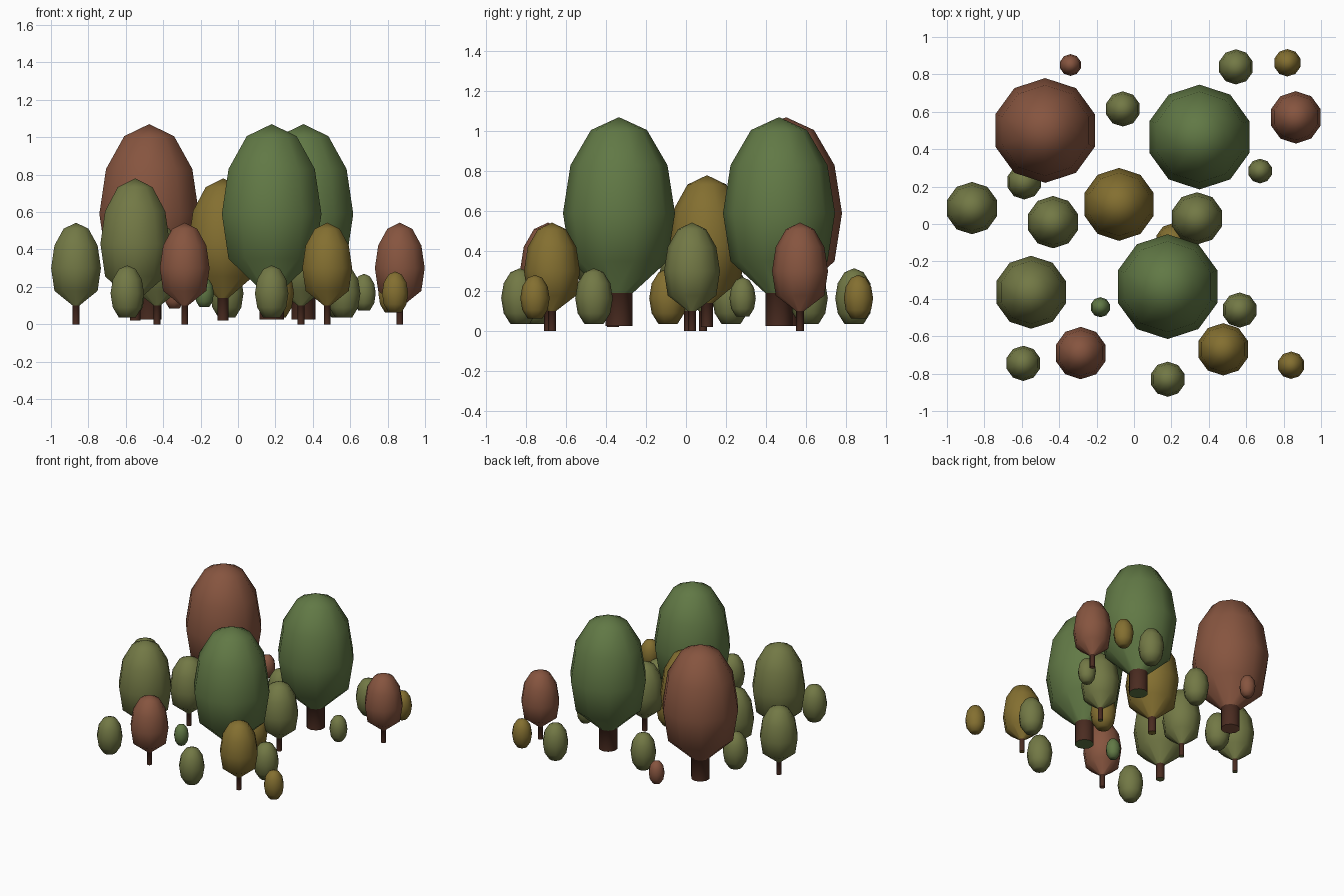
import bpy, bmesh
from math import sin, cos, pi, radians

if "Cube" in bpy.data.objects:
    bpy.data.objects.remove(bpy.data.objects["Cube"])

SIDES = 10


def material(name, color):
    m = bpy.data.materials.new(name)
    m.diffuse_color = (*color, 1)
    m.use_nodes = True
    m.node_tree.nodes["Principled BSDF"].inputs["Base Color"].default_value = m.diffuse_color
    return m


olive = material("olive_leaves", (0.17, 0.19, 0.06))
green = material("green_leaves", (0.12, 0.19, 0.06))
gold = material("gold_leaves", (0.23, 0.16, 0.03))
rust = material("rust_leaves", (0.24, 0.09, 0.05))
bark = material("bark", (0.07, 0.025, 0.015))


def lathe(name, profile, top, x, y, leaf, trunk_rows):
    """Ten-sided turned shape: rings of (radius, z) from the base up, closed by a tip."""
    bm = bmesh.new()
    rings = [[bm.verts.new((r * cos(pi / 2 + 2 * pi * i / SIDES),
                            r * sin(pi / 2 + 2 * pi * i / SIDES), z))
              for i in range(SIDES)] for r, z in profile]
    bm.faces.new(rings[0][::-1])
    for k, (a, b) in enumerate(zip(rings, rings[1:])):
        for i in range(SIDES):
            j = (i + 1) % SIDES
            f = bm.faces.new((a[i], a[j], b[j], b[i]))
            f.material_index = 1 if k < trunk_rows else 0
    tip = bm.verts.new((0, 0, top))
    for i in range(SIDES):
        bm.faces.new((rings[-1][i], rings[-1][(i + 1) % SIDES], tip))
    me = bpy.data.meshes.new(name)
    bm.to_mesh(me)
    bm.free()
    me.materials.append(leaf)
    me.materials.append(bark)
    ob = bpy.data.objects.new(name, me)
    ob.location = (x, y, 0)
    bpy.context.collection.objects.link(ob)
    bpy.ops.object.select_all(action='DESELECT')
    ob.select_set(True)
    bpy.context.view_layer.objects.active = ob
    bpy.ops.object.shade_smooth_by_angle(angle=radians(65))


def crown(radius, mid, half, angles):
    return [(radius * sin(radians(a)), mid - half * cos(radians(a))) for a in angles]


def tree(name, x, y, leaf, radius, mid, half, trunk_r, base, trunk_top):
    profile = [(trunk_r, base), (trunk_r, trunk_top)]
    profile += crown(radius, mid, half, (60, 90, 120, 150))
    lathe(name, profile, mid + half, x, y, leaf, 1)


def bush(name, x, y, leaf, s):
    lathe(name, crown(0.094 * s, 0.165, 0.15 * s, (30, 60, 90, 120, 150)),
          0.165 + 0.15 * s, x, y, leaf, 0)


# Large trees
for x, y, leaf in [(-0.475, 0.5, rust), (0.35, 0.465, green), (0.18, -0.335, green)]:
    tree("large_tree", x, y, leaf, 0.28, 0.59, 0.48, 0.068, 0.025, 0.19)

# Medium trees
for x, y, leaf in [(-0.55, -0.365, olive), (-0.08, 0.105, gold)]:
    tree("medium_tree", x, y, leaf, 0.195, 0.43, 0.35, 0.03, 0.02, 0.14)

# Small trees
for x, y, leaf in [(-0.866, 0.085, olive), (0.865, 0.57, rust), (-0.285, -0.69, rust),
                   (0.477, -0.67, gold), (0.337, 0.03, olive), (-0.433, 0.01, olive)]:
    tree("small_tree", x, y, leaf, 0.14, 0.3, 0.243, 0.019, 0.0, 0.1)

# Bushes: position, colour, size
for x, y, leaf, s in [(0.545, 0.84, olive, 1), (-0.06, 0.615, olive, 1),
                      (-0.587, 0.225, olive, 1), (0.18, -0.83, olive, 1),
                      (-0.592, -0.745, olive, 1), (0.565, -0.46, olive, 1),
                      (0.21, -0.09, gold, 1), (0.82, 0.862, gold, 0.78),
                      (0.84, -0.755, gold, 0.78), (0.674, 0.283, olive, 0.7),
                      (-0.34, 0.85, rust, 0.62), (-0.18, -0.445, green, 0.57)]:
    bush("bush", x, y, leaf, s)
